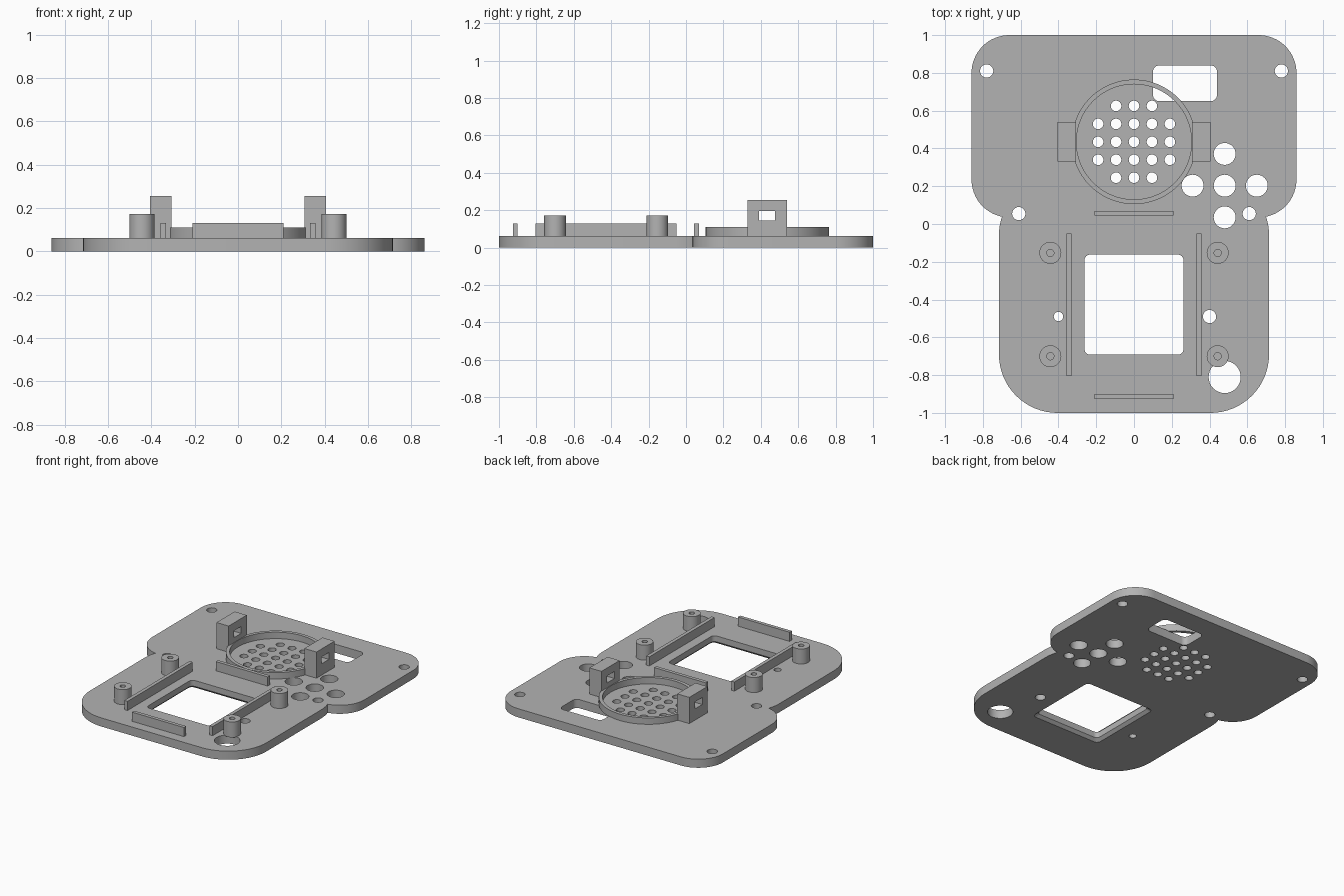
import bpy
import bmesh
from math import cos, sin, radians

cube = bpy.data.objects.get("Cube")
if cube:
    bpy.data.objects.remove(cube, do_unlink=True)

grey = bpy.data.materials.new("plain grey")
grey.use_nodes = True
colour = (0.45, 0.45, 0.45, 1)
grey.diffuse_color = colour
grey.node_tree.nodes["Principled BSDF"].inputs["Base Color"].default_value = colour

TOP = 0.063     # upper face of the plate
BASE = 0.06     # parts sink slightly into the plate


def arc(cx, cy, r, start, end, steps=16):
    angles = [radians(start + (end - start) * i / steps) for i in range(steps + 1)]
    return [(cx + r * cos(a), cy + r * sin(a)) for a in angles]


def circle(cx, cy, r, steps=32):
    return arc(cx, cy, r, 0, 360, steps)[:-1]


def rect(x0, x1, y0, y1, r=0):
    if not r:
        return [(x0, y0), (x1, y0), (x1, y1), (x0, y1)]
    return (arc(x1 - r, y1 - r, r, 0, 90, 6) + arc(x0 + r, y1 - r, r, 90, 180, 6)
            + arc(x0 + r, y0 + r, r, 180, 270, 6) + arc(x1 - r, y0 + r, r, 270, 360, 6))


def solid(name, walls, place=lambda u, v, w: (u, v, w)):
    """Each wall is a list of (loop, level); the ends are filled between the walls."""
    bm = bmesh.new()
    caps = ([], [])
    for wall in walls:
        rings = [[bm.verts.new((u, v, w)) for u, v in loop] for loop, w in wall]
        for low, high in zip(rings, rings[1:]):
            for i in range(len(low)):
                bm.faces.new((low[i - 1], low[i], high[i], high[i - 1]))
        for cap, ring in zip(caps, (rings[0], rings[-1])):
            cap.extend(bm.edges.get((ring[i - 1], ring[i])) for i in range(len(ring)))
    for cap in caps:
        bmesh.ops.triangle_fill(bm, use_beauty=True, use_dissolve=False, edges=cap)
    for v in bm.verts:
        v.co = place(*v.co)
    bmesh.ops.recalc_face_normals(bm, faces=bm.faces)
    mesh = bpy.data.meshes.new(name)
    bm.to_mesh(mesh)
    bm.free()
    mesh.materials.append(grey)
    obj = bpy.data.objects.new(name, mesh)
    bpy.context.collection.objects.link(obj)
    bpy.ops.object.select_all(action='DESELECT')
    obj.select_set(True)
    bpy.context.view_layer.objects.active = obj
    bpy.ops.object.shade_smooth_by_angle(angle=radians(30))
    return obj


def straight(loop, low, high):
    return [(loop, low), (loop, high)]


# Plate outline: a wide rounded block joined to a narrower one
half = (arc(0.405, -0.69, 0.31, -90, 0) + arc(0.405, -0.06, 0.31, 0, 18, 6)
        + arc(0.66, 0.235, 0.2, -80, 0) + arc(0.66, 0.8, 0.2, 0, 90))
outline = half + [(-x, y) for x, y in reversed(half)]

# Round openings: screws, button cross, knob and speaker grille
GX, GY, PITCH = 0, 0.435, 0.095
holes = [(s * 0.78, 0.81, 0.035) for s in (-1, 1)]
holes += [(s * 0.61, 0.055, 0.035) for s in (-1, 1)]
holes += [(-0.4, -0.49, 0.025), (0.4, -0.49, 0.035), (0.48, -0.81, 0.085)]
holes += [(0.48 + 0.17 * i, 0.203 + 0.168 * j, 0.058)
          for i, j in ((0, 0), (1, 0), (-1, 0), (0, 1), (0, -1))]
holes += [(GX + PITCH * i, GY + PITCH * j, 0.028)
          for i in range(-2, 3) for j in range(-2, 3) if abs(i * j) < 4]

walls = [straight(outline, 0, TOP)]
walls += [straight(circle(*h), 0, TOP) for h in holes]
walls.append(straight(rect(0.1, 0.44, 0.65, 0.84, 0.035), 0, TOP))

# Screen window, chamfered on the underside
window = rect(-0.262, 0.262, -0.692, -0.162, 0.03)
flared = rect(-0.282, 0.282, -0.712, -0.142, 0.03)
walls.append([(flared, 0), (window, 0.02), (window, TOP)])
solid("base_plate", walls)

# Speaker rim
solid("speaker_rim", [straight(circle(GX, GY, 0.33, 64), BASE, 0.11),
                      straight(circle(GX, GY, 0.305, 64), BASE, 0.11)])

# Parts found on both sides
for side, s in (("right", -1), ("left", 1)):
    solid(side + "_bracket",
          [straight(rect(0.33, 0.54, BASE, 0.255), s * 0.307, s * 0.405),
           straight(rect(0.39, 0.475, 0.146, 0.197), s * 0.307, s * 0.405)],
          lambda u, v, w: (w, u, v))
    x = s * 0.345
    solid(side + "_rail", [straight(rect(x - 0.013, x + 0.013, -0.805, -0.05), BASE, 0.13)])
    for end, y in (("front", -0.7), ("back", -0.153)):
        solid(f"{end}_{side}_post", [straight(circle(s * 0.443, y, 0.058), BASE, 0.173),
                                     straight(circle(s * 0.443, y, 0.019), BASE, 0.173)])

# Short rails across the front and back of the window
for end, y in (("front", -0.913), ("back", 0.057)):
    solid(end + "_rail", [straight(rect(-0.21, 0.21, y - 0.013, y + 0.013), BASE, 0.13)])
